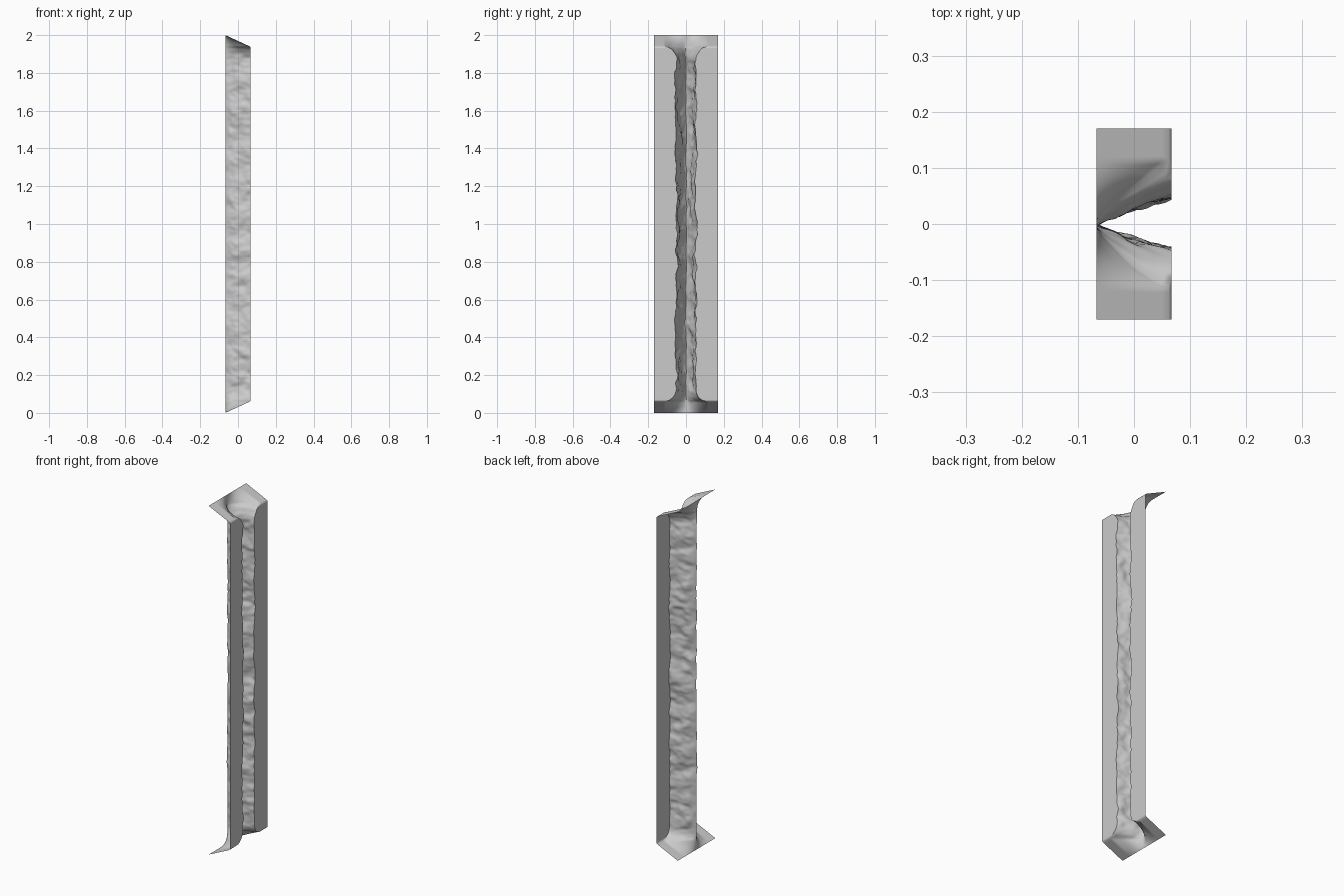
import bpy, bmesh, math
from mathutils import Vector, noise

if "Cube" in bpy.data.objects:
    bpy.data.objects.remove(bpy.data.objects["Cube"])

HEIGHT, HALF_W, DEPTH = 2.0, 0.17, 0.067
END, FLARE = 0.062, 0.13      # height of the sloping ends, height of the mouth flare
ROWS, WALL, FLAT = 240, 16, 8


def rough(a, b, seed):
    """Layered noise, mostly varying along the height."""
    p = Vector((b * 1.3, a, seed))
    return noise.noise(p * 1.0) + 0.5 * noise.noise(p * 2.3) + 0.25 * noise.noise(p * 4.7)


def profile(z):
    """Cross-section from the -y edge, through the crack, to the +y edge."""
    d = min(z, HEIGHT - z)                       # distance to the nearest end
    front = DEPTH - 2 * DEPTH * max(0, 1 - d / END)
    f = max(0.0, min(1.0, 1 - (d - END) / (FLARE - END)))
    flare = 0.06 * (1 - math.sqrt(max(0, 1 - f * f)))   # rounded corner of each panel
    calm = min(1.0, d / FLARE)                   # no roughness right at the ends
    centre = 0.008 * calm * rough(z * 7, 0, 3.1)
    sides = []
    for sign, seed in ((-1, 11.7), (1, 27.3)):
        pts = []
        for i in range(1, WALL + 1):
            t = (i / WALL) ** 1.4
            bump = 0.016 * calm * rough(z * 10, t, seed) * min(1, t * 4)
            w = (0.052 + flare) * t ** 0.72 + bump
            x = -DEPTH + (front + DEPTH) * t
            pts.append((x, sign * max(w, 0.012 * t) + centre * (1 - t)))
        lip = pts[-1][1]
        for i in range(1, FLAT + 1):
            pts.append((front, lip + (sign * HALF_W - lip) * i / FLAT))
        sides.append(pts)
    return sides[0][::-1] + [(-DEPTH, centre)] + sides[1]


# Row heights: dense at the two ends, even along the middle
ends = [FLARE * i / 24 for i in range(24)]
mid = [FLARE + (HEIGHT - 2 * FLARE) * i / ROWS for i in range(ROWS + 1)]
heights = ends + mid + [HEIGHT - e for e in reversed(ends)]

# Cracked panel surface
bm = bmesh.new()
grid = [[bm.verts.new((x, y, z)) for x, y in profile(z)] for z in heights]
for low, high in zip(grid, grid[1:]):
    for j in range(len(low) - 1):
        bm.faces.new((low[j], low[j + 1], high[j + 1], high[j]))

mesh = bpy.data.meshes.new("cracked_panel")
bm.to_mesh(mesh)
bm.free()
panel = bpy.data.objects.new("cracked_panel", mesh)
bpy.context.collection.objects.link(panel)
bpy.context.view_layer.objects.active = panel
panel.select_set(True)
bpy.ops.object.shade_smooth_by_angle(angle=math.radians(50))
